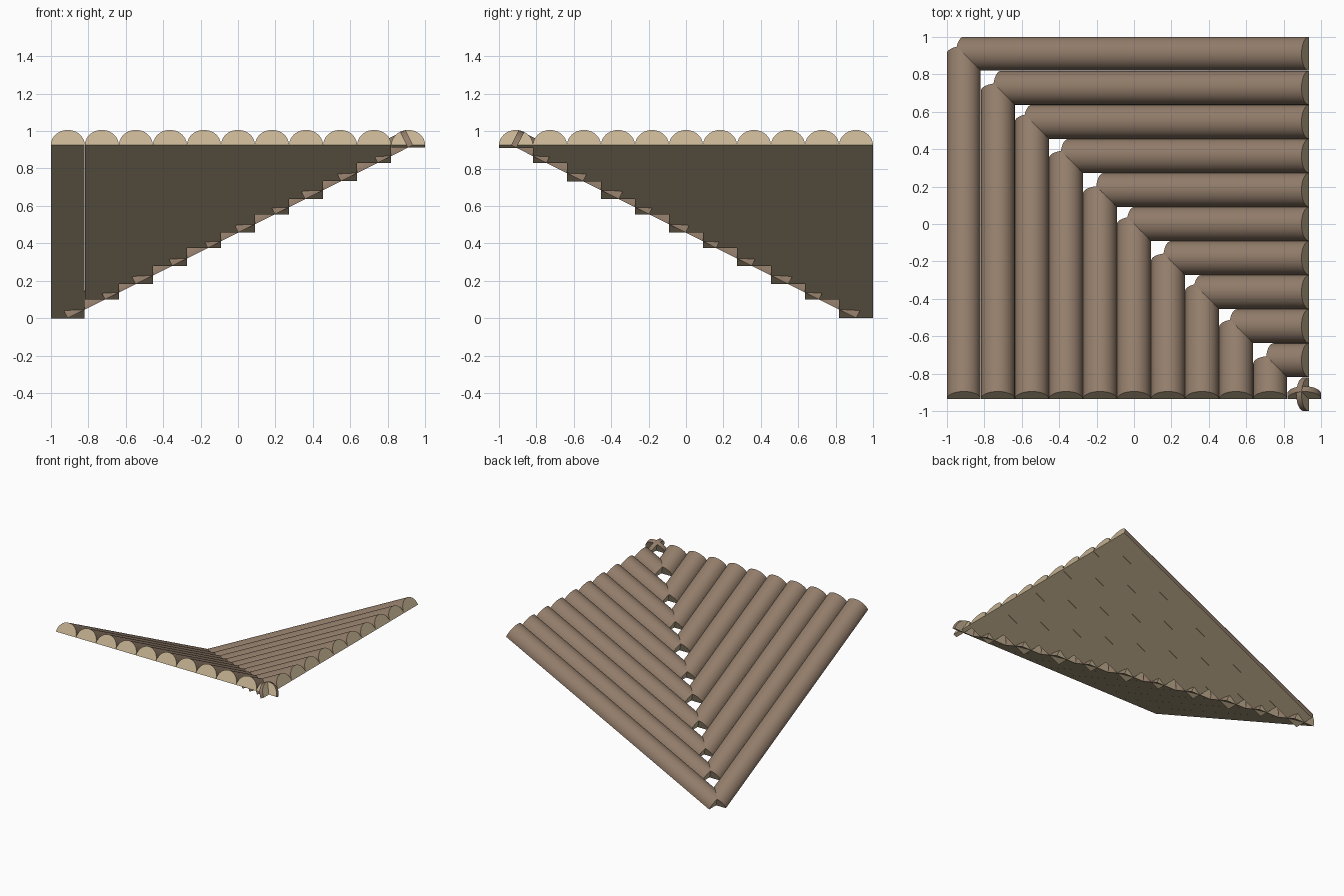
import bpy, bmesh, math
from mathutils import Vector

if "Cube" in bpy.data.objects:
    bpy.data.objects.remove(bpy.data.objects["Cube"])

R = 0.0905                     # log radius
STEP = 2 / 11                  # log spacing
EAVE, TOP = 0.935, 0.925       # upper end of every log
SLOPE = math.atan(TOP / (EAVE + 0.91))
SEG = 20
# height of the lower end of each log along the valley
LOW = [0, .10, .182, .28, .375, .457, .555, .636, .732, .83, .911]


def material(name, rgb):
    m = bpy.data.materials.new(name)
    m.diffuse_color = (*rgb, 1)
    m.use_nodes = True
    m.node_tree.nodes["Principled BSDF"].inputs["Base Color"].default_value = m.diffuse_color
    return m


bark = material("bark", (0.29, 0.205, 0.145))
wood = material("cut_wood", (0.56, 0.45, 0.29))


def half_log(name, start, down, side, length):
    """Half-round log with flat underside and square-cut ends."""
    normal = side.cross(down)
    if normal.z < 0:
        normal = -normal
    bm = bmesh.new()
    rings = []
    for t in (0, length):
        rings.append([bm.verts.new(start + down * t
                      + side * (R * math.cos(math.pi * i / SEG))
                      + normal * (R * math.sin(math.pi * i / SEG)))
                      for i in range(SEG + 1)])
    a, b = rings
    for i in range(SEG):
        f = bm.faces.new((a[i], a[i + 1], b[i + 1], b[i]))
        f.smooth = True
    # flat underside and both ends
    for vs in ((a[0], b[0], b[-1], a[-1]), a, b):
        bm.faces.new(vs).material_index = 1
    bmesh.ops.recalc_face_normals(bm, faces=bm.faces)
    for e in bm.edges:
        e.smooth = e.calc_face_angle(0) < math.radians(40)
    me = bpy.data.meshes.new(name)
    bm.to_mesh(me)
    bm.free()
    me.materials.append(bark)
    me.materials.append(wood)
    bpy.context.collection.objects.link(bpy.data.objects.new(name, me))


c, s = math.cos(SLOPE), math.sin(SLOPE)
for i, z in enumerate(LOW):
    u = -1 + STEP * (i + 0.5)
    length = (TOP - z) / s
    # slope falling towards the back
    half_log(f"front_slope_log_{i + 1}", Vector((u, -EAVE, TOP)),
             Vector((0, c, -s)), Vector((1, 0, 0)), length)
    # slope falling towards the left, mirrored across the valley
    half_log(f"right_slope_log_{i + 1}", Vector((EAVE, -u, TOP)),
             Vector((-c, 0, -s)), Vector((0, 1, 0)), length)
